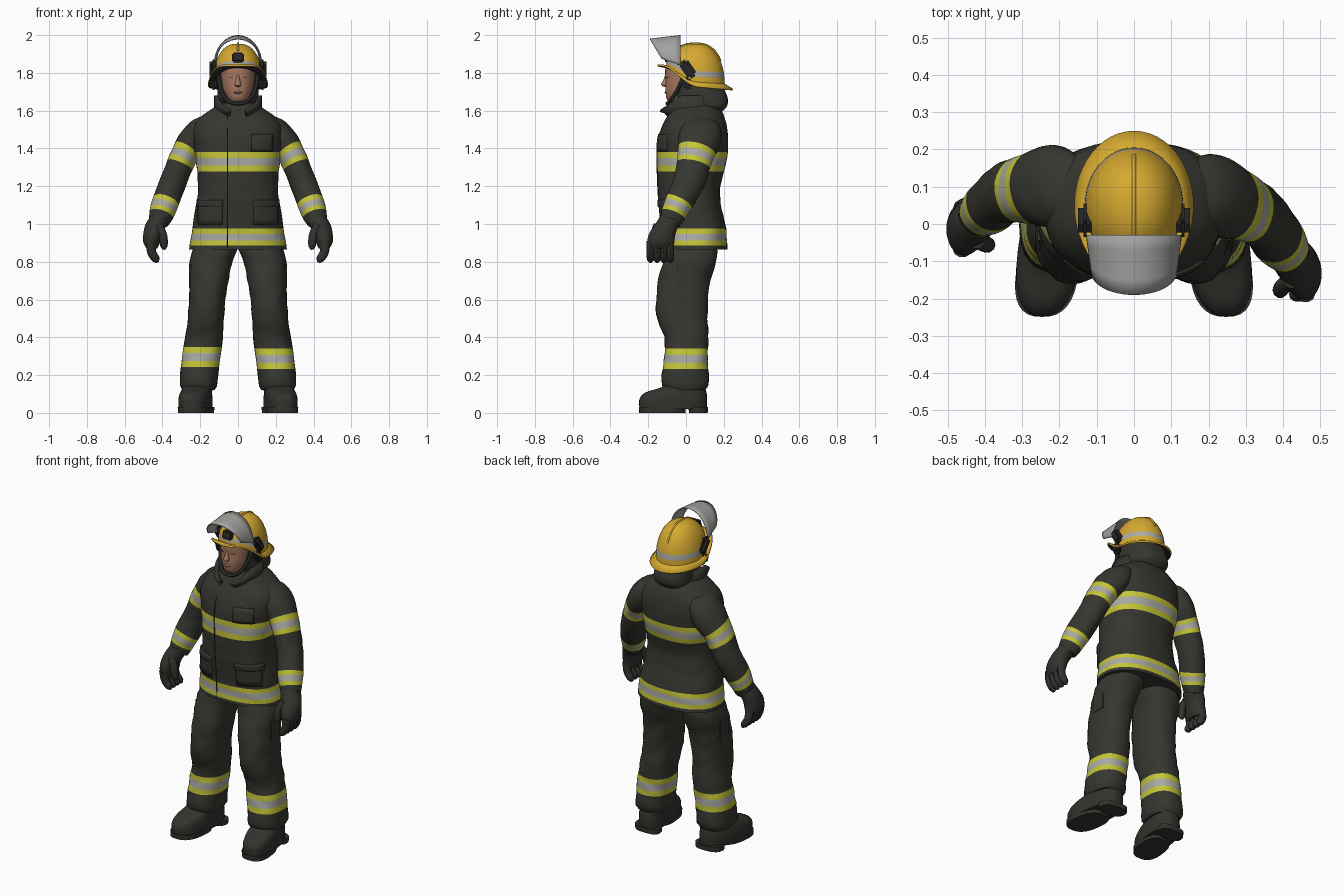
import bpy, bmesh
from math import sin, cos, pi, radians
from mathutils import Vector

if "Cube" in bpy.data.objects:
    bpy.data.objects.remove(bpy.data.objects["Cube"])


def material(name, *rgb):
    m = bpy.data.materials.new(name)
    m.use_nodes = True
    m.diffuse_color = (*rgb, 1)
    bsdf = m.node_tree.nodes["Principled BSDF"]
    bsdf.inputs["Base Color"].default_value = (*rgb, 1)
    bsdf.inputs["Roughness"].default_value = 0.8
    return m


CLOTH = material("charcoal_cloth", .037, .037, .03)
GLOVE = material("dark_leather", .032, .032, .027)
BLACK = material("black_rubber", .02, .02, .019)
YELLOW = material("reflective_yellow", .56, .56, .04)
SILVER = material("reflective_silver", .4, .4, .38)
GOLD = material("helmet_gold", .67, .4, .03)
VISOR = material("visor_grey", .36, .36, .35)
SKIN = material("skin", .39, .19, .12)


def finish(name, bm, mats, angle=40):
    bmesh.ops.recalc_face_normals(bm, faces=bm.faces)
    mesh = bpy.data.meshes.new(name)
    bm.to_mesh(mesh)
    bm.free()
    ob = bpy.data.objects.new(name, mesh)
    bpy.context.collection.objects.link(ob)
    for m in mats:
        mesh.materials.append(m)
    bpy.ops.object.select_all(action='DESELECT')
    ob.select_set(True)
    bpy.context.view_layer.objects.active = ob
    bpy.ops.object.shade_smooth_by_angle(angle=radians(angle))
    return ob


def sample(keys, s):
    """Smooth interpolation of key rows (z, x, y, rx, ry) at height s."""
    keys = sorted(keys)
    last = len(keys) - 1
    i = max([j for j in range(last) if keys[j][0] <= s], default=0)
    a, b = keys[i], keys[i + 1]
    p, n = keys[max(i - 1, 0)], keys[min(i + 2, last)]
    h = b[0] - a[0]
    t = (s - a[0]) / h
    out = []
    for k in range(1, len(a)):
        da = (b[k] - p[k]) / (b[0] - p[0]) * h
        db = (n[k] - a[k]) / (n[0] - a[0]) * h
        out.append(a[k] * (2*t**3 - 3*t*t + 1) + b[k] * (3*t*t - 2*t**3)
                   + da * (t**3 - 2*t*t + t) + db * (t**3 - t*t))
    return out


def superellipse(a, power):
    f = lambda v: abs(v) ** (2 / power) * (1 if v > 0 else -1)
    return f(cos(a)), f(sin(a))


def bridge(bm, rings, closed=True):
    faces = []
    for lower, upper in zip(rings, rings[1:]):
        n = len(lower)
        faces.append([bm.faces.new((lower[j], lower[(j + 1) % n], upper[(j + 1) % n], upper[j]))
                      for j in range(n if closed else n - 1)])
    return faces


def loft(name, keys, mat, side=1, bands=(), power=2.0, tilt=False, fold=0.0,
         swing=0.0, shear=0.0, segs=32, steps=24):
    """Stack of rounded rings, with striped bands between given heights."""
    lo, hi = min(keys)[0], max(keys)[0]
    edges = [a + t * (b - a) for a, b in bands for t in (0, .3, .7, 1)]
    levels = [lo + (hi - lo) * i / steps for i in range(steps + 1)]
    levels = sorted([z for z in levels if all(abs(z - e) > .006 for e in edges)] + edges)
    bm = bmesh.new()
    rings = []
    for z in levels:
        x, y, rx, ry = sample(keys, z)
        axis = Vector((0, 0, 1))
        if tilt:
            up, down = sample(keys, min(z + .01, hi)), sample(keys, max(z - .01, lo))
            axis = Vector((up[0] - down[0], up[1] - down[1], min(z + .01, hi) - max(z - .01, lo)))
            axis.normalize()
        u = (Vector((1, 0, 0)) - axis * axis.x).normalized()
        v = axis.cross(u)
        ring = []
        for j in range(segs):
            a = 2 * pi * j / segs
            cx, cy = superellipse(a, power)
            r = 1 + fold * sin(z * 55 + 3 * sin(2 * a + z * 9))
            p = Vector((x, y, z)) + u * rx * cx * r + v * ry * cy * r
            p.y += swing * (.02 + (1.5 - z) * .17)
            p.x = side * (p.x - shear * p.y)
            ring.append(bm.verts.new(p))
        rings.append(ring)
    strips = bridge(bm, rings)
    for strip, a, b in zip(strips, levels, levels[1:]):
        for lo_b, hi_b in bands:
            t = ((a + b) / 2 - lo_b) / (hi_b - lo_b)
            if 0 < t < 1:
                for f in strip:
                    f.material_index = 2 if .3 < t < .7 else 1
    bm.faces.new(rings[0])
    bm.faces.new(rings[-1])
    return finish(name, bm, [mat, YELLOW, SILVER])


def box(name, loc, size, mat, turn=0.0, pitch=0.0, bevel=.008):
    bm = bmesh.new()
    bmesh.ops.create_cube(bm, size=1)
    bmesh.ops.scale(bm, vec=size, verts=bm.verts)
    bmesh.ops.bevel(bm, geom=bm.edges[:], offset=bevel, segments=2, affect='EDGES')
    ob = finish(name, bm, [mat])
    ob.location = loc
    ob.rotation_euler = (pitch, 0, turn)


def tube(name, points, radius, mat):
    cu = bpy.data.curves.new(name, 'CURVE')
    cu.dimensions = '3D'
    cu.bevel_depth, cu.bevel_resolution, cu.use_fill_caps = radius, 2, True
    sp = cu.splines.new('BEZIER')
    sp.bezier_points.add(len(points) - 1)
    for bp, p in zip(sp.bezier_points, points):
        bp.co = p
        bp.handle_left_type = bp.handle_right_type = 'AUTO'
    cu.materials.append(mat)
    ob = bpy.data.objects.new(name, cu)
    bpy.context.collection.objects.link(ob)


def thicken(ob, amount, offset=0, inner=0):
    mod = ob.modifiers.new("thickness", 'SOLIDIFY')
    mod.thickness, mod.offset, mod.material_offset = amount, offset, inner


# Jacket body
COAT = [(.865, 0, .045, .258, .174), (.98, 0, .04, .242, .172), (1.1, 0, .02, .222, .165),
        (1.2, 0, .015, .211, .167), (1.33, 0, .03, .222, .185), (1.45, 0, .037, .236, .186),
        (1.52, 0, .045, .234, .172), (1.565, 0, .05, .2, .152), (1.605, 0, .05, .145, .135),
        (1.64, 0, .04, .095, .11)]
loft("jacket", COAT, CLOTH, bands=[(.885, .975), (1.277, 1.382)], power=2.4, fold=.007, segs=48, steps=40)


def coat_front(x, z):
    _, y, rx, ry = sample(COAT, z)
    return y - ry * (1 - (abs(x) / rx) ** 2.4) ** (1 / 2.4)


def patch(name, x, z, width, height, depth):
    """Sewn-on panel that follows the front of the jacket."""
    bm = bmesh.new()
    rows = []
    for zz in [z + height * (i / 4 - .5) for i in range(5)]:
        xs = [x + width * (j / 8 - .5) for j in range(9)]
        rows.append([bm.verts.new((xx, coat_front(xx, zz), zz)) for xx in xs])
    bridge(bm, rows, closed=False)
    thicken(finish(name, bm, [CLOTH]), depth)


tube("front_seam", [(-.055, coat_front(-.055, z), z) for z in (.87, .98, 1.1, 1.2, 1.33, 1.45, 1.57)], .003, BLACK)
patch("chest_pocket", .125, 1.43, .11, .09, .016)

# Flared collar, open at the throat
bm = bmesh.new()
rings = []
for h in (0, .5, 1):
    ring = []
    for j in range(33):
        a = -pi / 2 + .35 + (2 * pi - .7) * j / 32
        y = .04 - .035 * h + (.13 + .02 * h) * sin(a)
        ring.append(bm.verts.new((.118 * cos(a), y, 1.56 + h * min(.12, .12 + .75 * (y + .03)))))
    rings.append(ring)
bridge(bm, rings, closed=False)
thicken(finish("collar", bm, [CLOTH]), .016)

# Paired limbs and clothing
for side, word in ((1, "left"), (-1, "right")):
    swing = 0 if side > 0 else 1
    loft(word + "_sleeve",
         [(1.55, .12, .085, .02, .05), (1.515, .175, .083, .062, .1), (1.45, .228, .073, .08, .112),
          (1.37, .281, .052, .073, .096), (1.22, .344, .015, .07, .083), (1.1, .389, -.045, .071, .073),
          (1.03, .412, -.075, .06, .062), (1.005, .418, -.085, .05, .054)],
         CLOTH, side, [(1.311, 1.392), (1.05, 1.118)], tilt=True, fold=.014, swing=swing, steps=36)
    # Gloves
    loft(word + "_glove", [(1.05, .41, -.08, .047, .052), (1, .432, -.1, .057, .062), (.95, .45, -.125, .051, .07),
                           (.9, .457, -.135, .044, .07), (.87, .455, -.137, .028, .058)],
         GLOVE, side, swing=swing, steps=12)
    for i in range(4):
        y = -.188 + .035 * i
        loft(f"{word}_finger_{i + 1}", [(.91, .46, y, .026, .022), (.85, .457, y, .024, .021),
                                        (.81, .432, y, .02, .019), (.797, .425, y, .008, .008)],
             GLOVE, side, tilt=True, swing=swing, segs=10, steps=8)
    loft(word + "_thumb", [(.99, .42, -.15, .024, .025), (.94, .397, -.17, .022, .022),
                           (.88, .392, -.18, .019, .019), (.865, .394, -.182, .008, .008)],
         GLOVE, side, tilt=True, swing=swing, segs=10, steps=8)
    # Trousers
    leg_band = .237 - .005 * side
    loft(word + "_trouser_leg",
         [(.92, .11, .03, .09, .1), (.865, .122, .03, .118, .135), (.8, .143, .02, .113, .14),
          (.7, .153, -.01, .103, .138), (.6, .163, -.02, .096, .138), (.5, .17, -.02, .096, .134),
          (.4, .18, .002, .099, .117), (.3, .194, 0, .103, .115), (.2, .206, -.004, .1, .124),
          (.135, .209, -.004, .098, .122), (.12, .209, -.003, .085, .105)],
         CLOTH, side, [(leg_band, leg_band + .108)], power=2.3, fold=.016, steps=36)
    box(word + "_thigh_pocket", (side * .246, -.005, .72), (.026, .1, .14), CLOTH, bevel=.011)
    patch(word + "_coat_pocket", side * .145, 1.06, .125, .13, .015)
    patch(word + "_pocket_flap", side * .145, 1.11, .13, .035, .023)
    # Boots
    loft(word + "_boot", [(.02, .217, -.068, .084, .178), (.05, .217, -.068, .086, .18), (.08, .217, -.066, .085, .178),
                          (.11, .215, -.052, .08, .16), (.135, .21, -.015, .078, .115), (.17, .208, 0, .075, .095)],
         GLOVE, side, power=2.5, shear=.12, steps=14)
    for part, y, length in (("sole", -.125, .123), ("heel", .065, .05)):
        loft(f"{word}_boot_{part}", [(0, .217, y, .082, length), (.03, .217, y, .084, length + .001)],
             GLOVE, side, power=2.6, shear=.12, steps=2)
    # Helmet side pivots and eyes
    box(word + "_visor_pivot", (side * .132, .01, 1.82), (.036, .055, .105), BLACK, pitch=.6, bevel=.014)
    box(word + "_strap_buckle", (side * .13, .005, 1.745), (.035, .05, .065), BLACK, pitch=.3, bevel=.012)
    box(word + "_eye", (side * .034, -.1, 1.775), (.022, .007, .006), BLACK, turn=side * .3, bevel=.002)

# Head and protective hood
loft("head", [(1.55, 0, .03, .06, .06), (1.625, 0, .02, .058, .068), (1.65, 0, -.015, .05, .08),
              (1.7, 0, -.005, .076, .103), (1.76, 0, 0, .086, .108), (1.84, 0, .01, .088, .115),
              (1.9, 0, .03, .06, .08)], SKIN, power=2.2)
loft("nose", [(1.725, 0, -.105, .008, .006), (1.735, 0, -.112, .017, .02), (1.76, 0, -.105, .011, .016),
              (1.79, 0, -.1, .008, .01)], SKIN, segs=12, steps=8)
loft("mouth", [(1.688, 0, -.1, .012, .006), (1.697, 0, -.1, .026, .014), (1.706, 0, -.1, .012, .006)],
     SKIN, segs=12, steps=6)
loft("hood", [(1.595, 0, .12, .07, .07), (1.62, 0, .115, .102, .1), (1.66, 0, .088, .108, .134),
              (1.72, 0, .07, .108, .132), (1.83, 0, .06, .1, .12)], CLOTH, power=2.8)
tube("chin_strap", [(.105, -.01, 1.79), (.09, -.045, 1.71), (.05, -.085, 1.65), (0, -.1, 1.638),
                    (-.05, -.085, 1.65), (-.09, -.045, 1.71), (-.105, -.01, 1.79)], .01, BLACK)


# Helmet: a dome over a flared brim that dips behind the ears
def rim(y):
    t = min(max((.07 - y) / .2, 0), 1)
    return 1.73 + .115 * t * t * (3 - 2 * t) - .08 * max(y - .07, 0)


def dome(a, lift):
    r = cos(lift) ** .8
    x, y = .132 * r * cos(a), .05 + .155 * r * sin(a)
    base = rim(y) * .74 + .47
    return x, y, base + (1.955 - base) * sin(lift)


bm = bmesh.new()
turns = [2 * pi * j / 48 for j in range(48)]
rings = [[bm.verts.new((.16 * cos(a), .05 + .2 * sin(a), rim(.05 + .2 * sin(a)))) for a in turns]]
lifts = [0, .14, .29] + [.4 + .13 * i for i in range(9)]
rings += [[bm.verts.new(dome(a, lift)) for a in turns] for lift in lifts]
for f in bridge(bm, rings)[2]:
    f.material_index = 1
bm.faces.new(rings[-1])
thicken(finish("helmet", bm, [GOLD, SILVER, BLACK], 50), .01, -1, inner=2)
tube("helmet_ridge", [dome(-pi / 2, .8 + .2 * i) for i in range(4)]
     + [dome(pi / 2, 1.4 - .2 * i) for i in range(5)], .006, GOLD)
box("helmet_badge", (0, -.1, 1.882), (.065, .026, .052), BLACK, pitch=-.3)

# Raised visor
bm = bmesh.new()
rings = []
for t in (0, .25, .5, .75, 1):
    ring = []
    for j in range(25):
        a = pi * j / 24
        ring.append(bm.verts.new(((.126 - .014 * t) * cos(a), -.03 - t * (.1 + .06 * sin(a)),
                                  1.84 + .035 * t + (.157 - .053 * t) * sin(a))))
    rings.append(ring)
bridge(bm, rings, closed=False)
thicken(finish("visor", bm, [VISOR]), .006)
